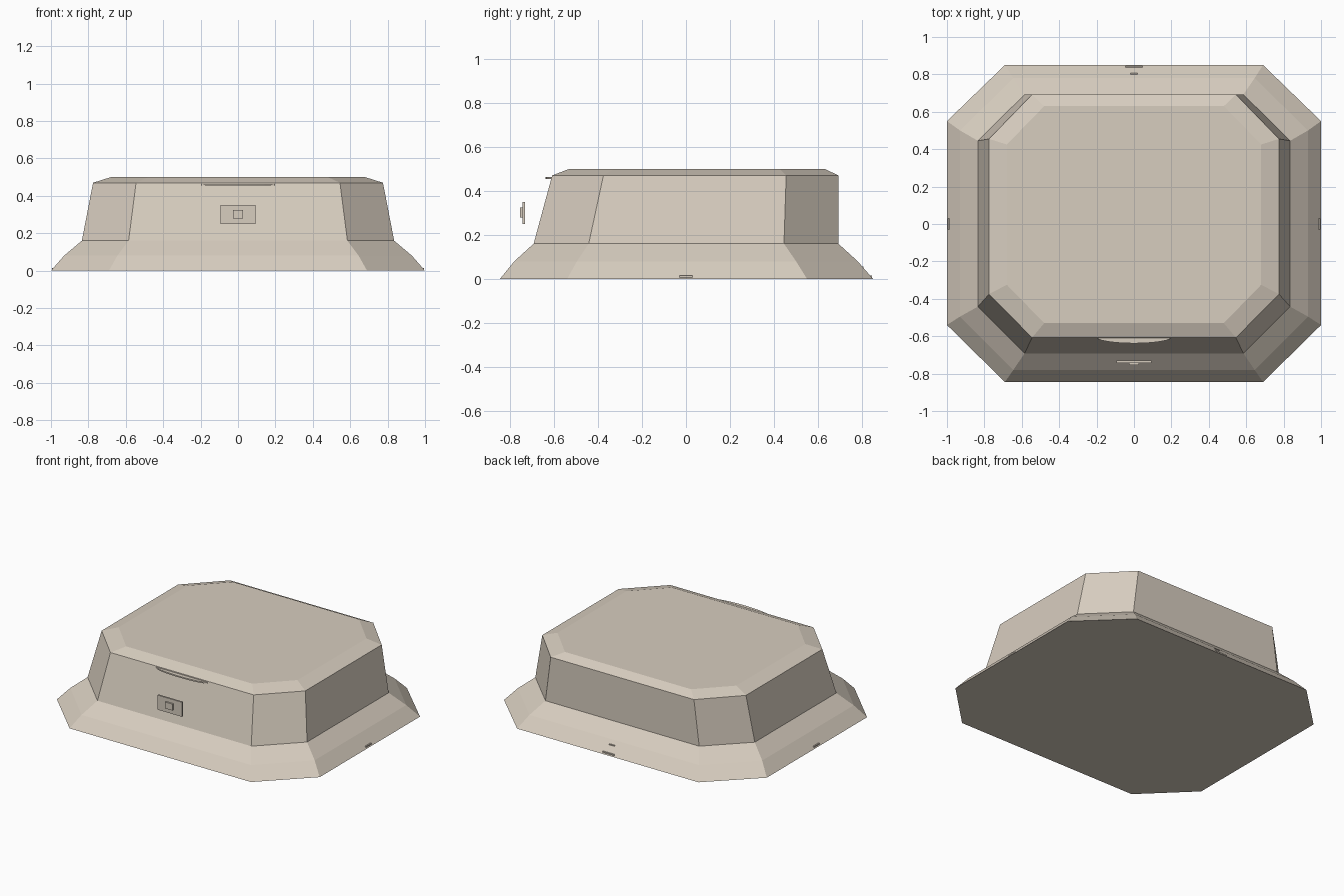
import bpy, bmesh, math

if "Cube" in bpy.data.objects:
    bpy.data.objects.remove(bpy.data.objects["Cube"])


def material(name, rgb):
    m = bpy.data.materials.new(name)
    m.diffuse_color = (*rgb, 1)
    m.use_nodes = True
    m.node_tree.nodes["Principled BSDF"].inputs["Base Color"].default_value = m.diffuse_color
    return m


beige = material("warm beige", (0.68, 0.61, 0.52))


def finish(name, bm):
    bmesh.ops.recalc_face_normals(bm, faces=bm.faces)
    mesh = bpy.data.meshes.new(name)
    bm.to_mesh(mesh)
    bm.free()
    mesh.materials.append(beige)
    ob = bpy.data.objects.new(name, mesh)
    bpy.context.collection.objects.link(ob)
    return ob


def octagon(x, front, back, cut_x, cut_front, cut_back):
    """Cut-corner rectangle, symmetric left to right."""
    right = [(cut_x, -front), (x, -cut_front), (x, cut_back), (cut_x, back)]
    return right + [(-px, py) for px, py in reversed(right)]


def loft(name, layers):
    """Skin a stack of (height, outline) layers and cap both ends."""
    bm = bmesh.new()
    rings = [[bm.verts.new((px, py, z)) for px, py in pts] for z, pts in layers]
    n = len(rings[0])
    for a, b in zip(rings, rings[1:]):
        for i in range(n):
            j = (i + 1) % n
            bm.faces.new((a[i], a[j], b[j], b[i]))
    bm.faces.new(rings[0])
    bm.faces.new(rings[-1])
    return finish(name, bm)


def box(name, center, size):
    bm = bmesh.new()
    bmesh.ops.create_cube(bm, size=1)
    for v in bm.verts:
        v.co = [c + s * k for c, s, k in zip(center, size, v.co)]
    return finish(name, bm)


# Flared skirt, walls and bevelled lid
loft("case_body", [
    (0.00, octagon(1.000, 0.845, 0.850, 0.690, 0.540, 0.550)),
    (0.08, octagon(0.930, 0.780, 0.780, 0.645, 0.495, 0.500)),
    (0.16, octagon(0.835, 0.692, 0.692, 0.585, 0.442, 0.445)),
    (0.47, octagon(0.775, 0.608, 0.692, 0.545, 0.375, 0.455)),
    (0.50, octagon(0.680, 0.530, 0.630, 0.480, 0.325, 0.425)),
])

# Latch in front of the wall
box("latch_plate", (0, -0.737, 0.30), (0.186, 0.012, 0.10))
box("latch_button", (0, -0.748, 0.302), (0.056, 0.012, 0.044))

# Curved finger lip under the lid edge
arc = [(0.2 * math.cos(a), -0.605 - 0.033 * math.sin(a))
       for a in (math.pi * i / 12 for i in range(13))]
loft("finger_lip", [(0.455, arc), (0.464, arc)])

# Small tabs on the skirt
for side, sx in (("left", -1), ("right", 1)):
    box(side + "_tab", (sx * 0.991, 0, 0.011), (0.008, 0.06, 0.008))
box("back_tab", (0, 0.841, 0.011), (0.09, 0.008, 0.008))
box("back_small_tab", (0, 0.803, 0.054), (0.04, 0.006, 0.006))
